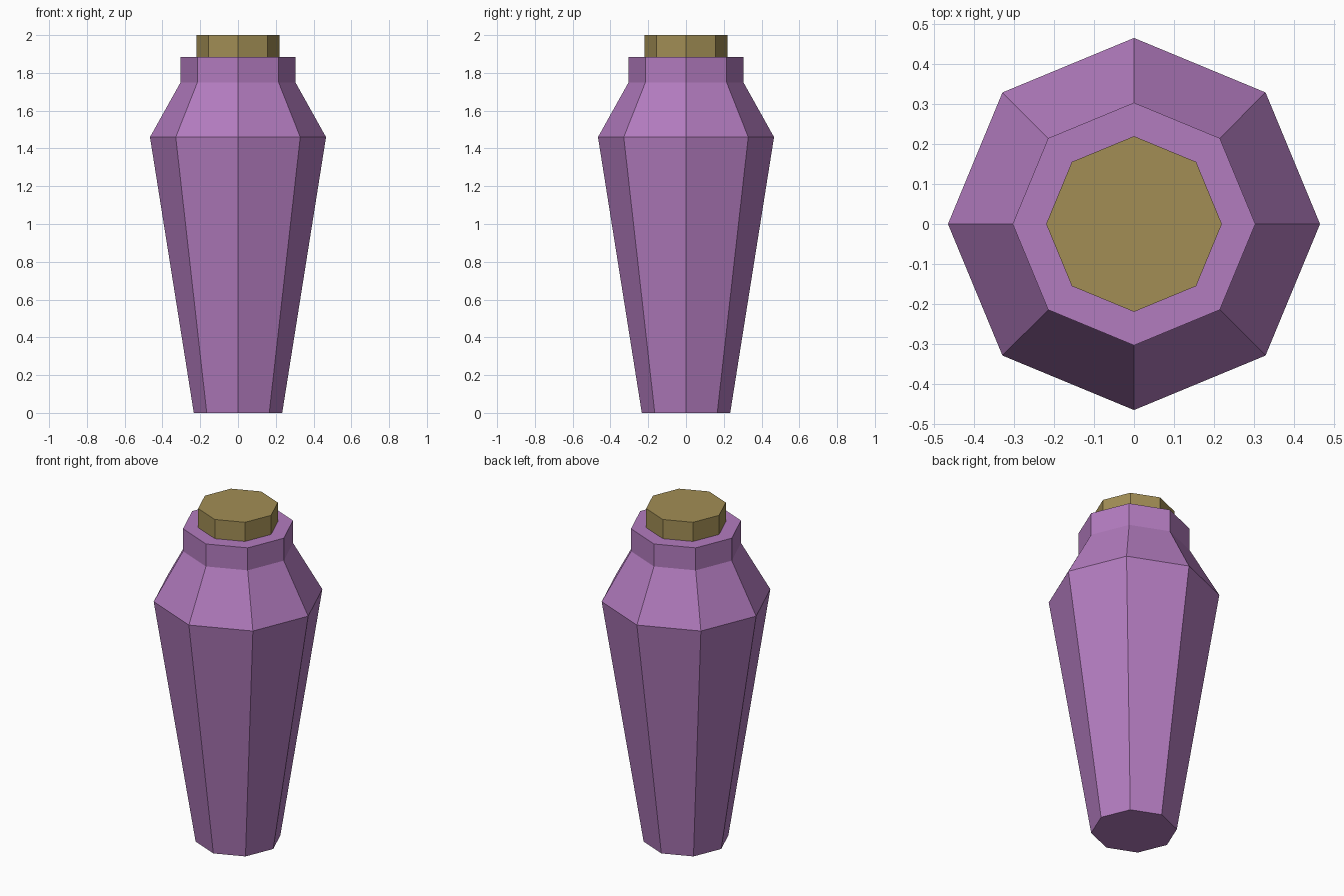
import bpy, bmesh
from math import cos, sin, pi

if "Cube" in bpy.data.objects:
    bpy.data.objects.remove(bpy.data.objects["Cube"])

SIDES = 8


def material(name, rgb):
    mat = bpy.data.materials.new(name)
    mat.diffuse_color = (*rgb, 1)
    mat.use_nodes = True
    mat.node_tree.nodes["Principled BSDF"].inputs["Base Color"].default_value = mat.diffuse_color
    return mat


def lathe(name, profile, mat):
    """Stack eight-sided rings of (radius, z), bridge them and cap both ends."""
    bm = bmesh.new()
    rings = [[bm.verts.new((r * cos(2 * pi * i / SIDES), r * sin(2 * pi * i / SIDES), z))
              for i in range(SIDES)] for r, z in profile]
    for low, high in zip(rings, rings[1:]):
        for i in range(SIDES):
            j = (i + 1) % SIDES
            bm.faces.new((low[i], low[j], high[j], high[i]))
    bm.faces.new(rings[0][::-1])
    bm.faces.new(rings[-1])
    mesh = bpy.data.meshes.new(name)
    bm.to_mesh(mesh)
    bm.free()
    mesh.materials.append(mat)
    obj = bpy.data.objects.new(name, mesh)
    bpy.context.collection.objects.link(obj)
    return obj


# Bottle: tapered body, sloped shoulder and straight neck
lathe("bottle", [(0.234, 0), (0.466, 1.46), (0.304, 1.75), (0.304, 1.885)],
      material("purple", (0.45, 0.20, 0.52)))

# Stopper, seated slightly inside the neck
lathe("stopper", [(0.22, 1.84), (0.22, 2.0)], material("cork", (0.36, 0.27, 0.09)))
